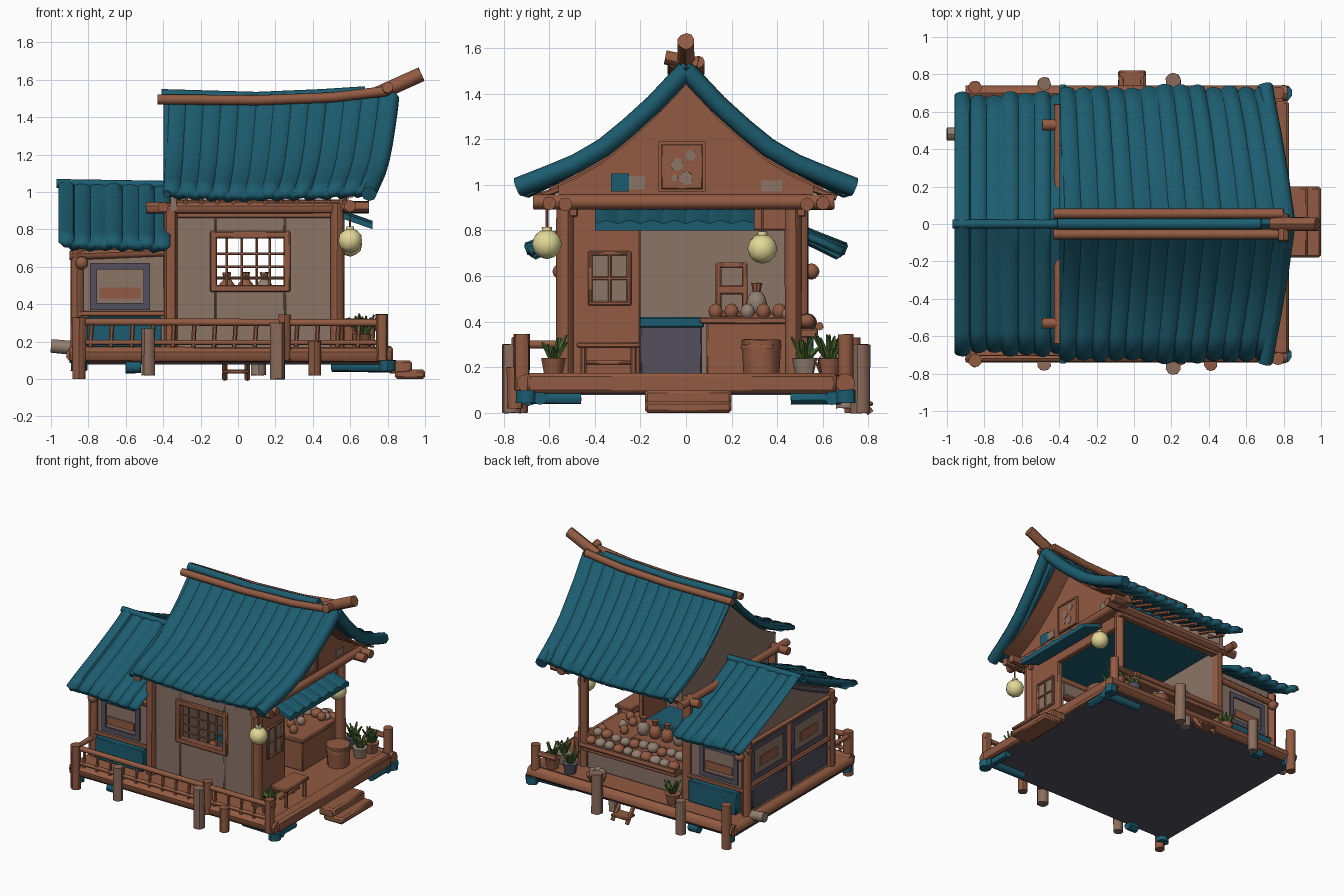
import bpy, bmesh, math, random
from mathutils import Vector, Matrix

if "Cube" in bpy.data.objects:
    bpy.data.objects.remove(bpy.data.objects["Cube"])
random.seed(4)

def mat(name, r, g, b):
    m = bpy.data.materials.new(name)
    m.diffuse_color = [(c / 255) ** 2.2 for c in (r, g, b)] + [1]
    m.use_nodes = True
    m.node_tree.nodes["Principled BSDF"].inputs["Base Color"].default_value = m.diffuse_color
    return m
TEAL = mat("teal tile", 34, 93, 111)
WOOD = mat("brown wood", 144, 91, 68)
PLASTER = mat("grey plaster", 138, 116, 103)
SLATE = mat("slate blue", 84, 81, 94)
AGED = mat("weathered wood", 138, 108, 92)
GLOW = mat("lantern yellow", 226, 216, 150)
LEAF = mat("leaf green", 72, 100, 48)
STONE = mat("pale stone", 146, 126, 112)

def finish(name, bm, m):
    me = bpy.data.meshes.new(name)
    bm.to_mesh(me); bm.free()
    me.materials.append(m)
    ob = bpy.data.objects.new(name, me)
    bpy.context.collection.objects.link(ob)
    return ob

def box(name, x0, x1, y0, y1, z0, z1, m=WOOD, bev=0.006):
    bm = bmesh.new()
    bmesh.ops.create_cube(bm, size=1)
    for v in bm.verts:
        v.co = Vector(((x0 + x1) / 2 + v.co.x * (x1 - x0), (y0 + y1) / 2 + v.co.y * (y1 - y0),
                       (z0 + z1) / 2 + v.co.z * (z1 - z0)))
    ob = finish(name, bm, m)
    if min(x1 - x0, y1 - y0, z1 - z0) > 2.5 * bev:
        b = ob.modifiers.new("bevel", 'BEVEL'); b.width = bev; b.segments = 1
    return ob

def log(name, p, q, r, m=WOOD, r2=None, n=10):
    p, q = Vector(p), Vector(q)
    bm = bmesh.new()
    bmesh.ops.create_cone(bm, cap_ends=True, segments=n, radius1=r, radius2=r if r2 is None else r2, depth=(q - p).length)
    rot = (q - p).to_track_quat('Z', 'Y').to_matrix().to_4x4()
    bm.transform(Matrix.Translation((p + q) / 2) @ rot)
    for v in bm.verts:
        v.co += Vector([random.uniform(-.06, .06) * r for _ in range(3)])
    return finish(name, bm, m)

def ball(name, c, r, m, sz=1, sub=2):
    bm = bmesh.new()
    bmesh.ops.create_icosphere(bm, subdivisions=sub, radius=r)
    bm.transform(Matrix.Translation(c) @ Matrix.Diagonal((1, 1, sz, 1)))
    return finish(name, bm, m)

def tube(name, pts, r, m):
    cu = bpy.data.curves.new(name, 'CURVE')
    cu.dimensions, cu.bevel_depth, cu.bevel_resolution, cu.use_fill_caps = '3D', r, 2, True
    sp = cu.splines.new('POLY'); sp.points.add(len(pts) - 1)
    for a, b in zip(sp.points, pts): a.co = (*b, 1)
    cu.materials.append(m)
    ob = bpy.data.objects.new(name, cu)
    bpy.context.collection.objects.link(ob)

def prism(name, outline, x0, x1, m):
    bm = bmesh.new()
    f = bm.faces.new([bm.verts.new((x0, y, z)) for y, z in outline])
    ext = bmesh.ops.extrude_face_region(bm, geom=[f])['geom']
    bmesh.ops.translate(bm, vec=(x1 - x0, 0, 0), verts=[e for e in ext if isinstance(e, bmesh.types.BMVert)])
    bmesh.ops.recalc_face_normals(bm, faces=bm.faces)
    return finish(name, bm, m)

def side(name, axis, pos, a0, a1, z0, z1, t, m):
    # upright plate facing x or y
    if axis == 'x': return box(name, pos - t / 2, pos + t / 2, a0, a1, z0, z1, m)
    return box(name, a0, a1, pos - t / 2, pos + t / 2, z0, z1, m)

def frame(name, axis, pos, a0, a1, z0, z1, w, t, m):
    for b in ((a0, a0 + w, z0, z1), (a1 - w, a1, z0, z1), (a0, a1, z0, z0 + w), (a0, a1, z1 - w, z1)):
        side(name, axis, pos, *b, t, m)

def tiles(name, rows, xl, xr, n, lift, thick=.045):
    # grid of rolled tile strips; rows are (y, z) across the roof
    us = [(k, f) for k in range(n) for f in (0, .1, .3, .6, .9)] + [(n - 1, 1)]
    jit = [random.uniform(-.012, .012) for _ in range(n)]
    bm, grid = bmesh.new(), []
    for k, f in us:
        col, roll = [], math.sin(math.pi * f) ** .6 if 0 < f < 1 else 0
        for j, (y, z) in enumerate(rows):
            s = abs(j / (len(rows) - 1) * 2 - 1)
            x = xl(s) + (xr(s) - xl(s)) * (k + f) / n
            e = (jit[k] + .02 * (roll - 1)) if j in (0, len(rows) - 1) else 0
            col.append(bm.verts.new((x, y + math.copysign(e, y * e), z + lift(x) + .016 * roll + jit[k] * .4)))
        grid.append(col)
    for a, b in zip(grid, grid[1:]):
        for j in range(len(rows) - 1):
            bm.faces.new((a[j], b[j], b[j + 1], a[j + 1]))
    ob = finish(name, bm, TEAL)
    s = ob.modifiers.new("thickness", 'SOLIDIFY'); s.thickness = thick; s.offset = -1

def mirror(half): return [(-y, z) for y, z in reversed(half)] + [(y, z) for y, z in half if y > 0]

# main roof with flared gable edge, ridge poles and finial log
MAIN = [(0, 1.50), (.06, 1.435), (.14, 1.35), (.25, 1.25), (.36, 1.16), (.48, 1.09), (.60, 1.04), (.74, .985)]
LOW = [(0, 1.03), (.12, .965), (.3, .88), (.45, .815), (.58, .76), (.70, .71)]
lift = lambda x: .035 * ((x - .1) / .65) ** 2
right = lambda s: .85 - .12 * s ** 1.5
tiles("main_roof", mirror(MAIN), lambda s: -.37 - .03 * s, right, 13, lift)
for sg in (-1, 1):
    tube("gable_roll", [(right(i / 7) - .03, sg * y, z + lift(.75) - .03) for i, (y, z) in enumerate(MAIN)], .042, TEAL)
    tube("rear_gable_roll", [(-.38, sg * y, z) for y, z in MAIN], .018, TEAL)
    tube("ridge_pole", [(-.43, sg * .055, 1.495), (.1, sg * .055, 1.49), (.5, sg * .055, 1.505), (.8, sg * .055, 1.54)], .027, WOOD)
tube("ridge_cap", [(-.41, 0, 1.52), (.1, 0, 1.505), (.45, 0, 1.52), (.68, 0, 1.535)], .03, TEAL)
log("finial_log", (.74, 0, 1.52), (.98, 0, 1.63), .038)
log("finial_peg", (.8, -.09, 1.56), (.8, .05, 1.53), .03)
under = mirror([(y, z - .05) for y, z in MAIN[:7]])
prism("overhang_lining", under + [(y, z - .012) for y, z in reversed(under)], .58, .72, WOOD)

# annex roof
tiles("annex_roof", mirror(LOW), lambda s: -.96, lambda s: -.36, 7, lambda x: .03 * (-.36 - x))
tube("annex_ridge", [(-.97, 0, 1.045), (-.36, 0, 1.035)], .024, TEAL)

# deck, edge beams, underside and steps
box("deck", -.88, .8, -.7, .7, .085, .165)
box("deck_underside", -.89, .8, -.7, .7, .078, .086, SLATE, .001)
box("deck_front_beam", .74, .83, -.7, .66, .085, .175, bev=.015)
for sg in (-1, 1):
    log("deck_side_beam", (-.9, sg * .7, .13), (.82, sg * .7, .13), .042)
log("deck_rear_beam", (-.88, -.7, .13), (-.88, .7, .13), .04)
box("upper_step", .8, .93, -.18, .2, .03, .1, bev=.012)
box("lower_step", .84, 1.0, -.18, .2, 0, .05, bev=.012)
box("side_plank_step", -.08, .06, .72, .82, .03, .05)
for x in (-.07, .05):
    log("side_step_leg", (x, .73, .1), (x, .81, 0), .015)

# corner feet, teal wraps and weathered piles
for x in (-.85, .8):
    for sg in (-1, 1):
        if x < 0: log("foot_post", (x, sg * .73, 0), (x, sg * .73, .33), .036)
        log("foot_wrap", (x, sg * .7, .045), (x, sg * .7, .1), .045, TEAL)
for sg in (-1, 1):
    log("teal_skid", (.5, sg * .64, .07), (.82, sg * .64, .065), .03, TEAL)
    log("teal_cross_skid", (.79, sg * .68, .065), (.79, sg * .46, .065), .028, TEAL)
    log("teal_block", (-.6, sg * .69, .065), (-.52, sg * .69, .065), .035, TEAL)
    log("weathered_pile", (-.48, sg * .75, .02), (-.48, sg * .75, .27), .036, AGED)
    log("weathered_pile", (.21, sg * .765, 0), (.21, sg * .765, .3), .042, AGED)
log("short_pile", (.41, -.75, .02), (.41, -.75, .2), .035)
log("stone_block", (-1.0, .48, .175), (-.88, .48, .165), .036, STONE)
log("rear_stone", (.11, .7, .02), (.11, .7, .1), .04, STONE)

# front railing and short rail returns
log("rail_top", (-.87, -.72, .305), (.8, -.72, .3), .019)
log("rail_low", (-.87, -.72, .195), (.8, -.72, .195), .013)
for i in range(15):
    x = -.79 + i * .11
    log("baluster", (x, -.72, .17), (x + .008, -.72, .3), .012, n=6)
for x, y in ((.77, -.72), (.77, .7), (.25, -.72)):
    log("rail_post", (x, y, .1), (x, y, .345), .034)
log("rail_return", (-.86, -.72, .3), (-.86, -.46, .3), .018)
log("porch_rail_return", (.6, .7, .28), (.79, .7, .28), .02)

# main hall posts, beams and ceiling
for x, y in ((-.36, -.52), (.53, -.53), (-.36, .5), (.53, .47)):
    log("corner_post", (x, y, .16), (x, y, .94), .038)
for sg in (-1, 1):
    log("eave_beam", (-.49, sg * .53, .915), (.7, sg * .53, .915), .03)
    box("wall_plate", -.36, .56, sg * .5 - .025, sg * .5 + .025, .86, .96)
    for i in range(11):
        x = -.28 + i * .085
        log("rafter_end", (x, sg * .5, 1.0), (x, sg * .66, .945), .014, n=6)
    log("porch_corner_beam", (.56, sg * .6, .92), (.7, sg * .6, .92), .03)
box("ceiling", -.34, .53, -.49, .49, .9, .92, TEAL)
log("gable_beam", (.6, -.67, .925), (.6, .65, .925), .032)
log("rear_cross_beam", (-.4, -.64, .92), (-.4, .64, .92), .028)
gable = mirror([(0, 1.44), (.14, 1.31), (.25, 1.21), (.36, 1.12), (.48, 1.05), (.56, 1.01)]) + [(.56, .9), (-.56, .9)]
prism("front_gable", gable, .54, .59, WOOD)
prism("rear_gable", gable, -.36, -.33, PLASTER)
frame("gable_board", 'x', .6, -.12, .085, .97, 1.19, .012, .03, WOOD)
side("gable_panel", 'x', .6, -.11, .075, .98, 1.18, .022, WOOD)
for y, z, r in ((-.04, 1.09, .028), (.02, 1.13, .024), (0, 1.03, .03), (-.05, 1.03, .014)):
    log("gable_spot", (.608, y, z), (.614, y, z), r, PLASTER)
side("gable_patch", 'x', .592, -.32, -.18, .98, 1.04, .008, PLASTER)
side("gable_patch_teal", 'x', .593, -.33, -.25, .97, 1.05, .008, TEAL)
side("gable_patch", 'x', .592, .33, .42, .97, 1.02, .008, PLASTER)

# front wall with latticed window
for b in ((-.34, -.12, .16, .9), (.25, .51, .16, .9), (-.12, .25, .16, .49), (-.12, .25, .77, .9)):
    side("front_wall", 'y', -.5, *b, .04, PLASTER)
frame("front_window_frame", 'y', -.515, -.15, .28, .465, .79, .038, .05, WOOD)
for x in (-.06, .02, .1, .17):
    log("window_bar", (x, -.5, .49), (x, -.5, .77), .007, n=6)
for z in (.54, .6, .67):
    log("window_rail", (-.12, -.5, z), (.25, -.5, z), .007, n=6)

# entrance side: door wall, header, awning
side("door_wall", 'x', .52, -.52, -.2, .16, .9, .04, WOOD)
side("door_window", 'x', .541, -.42, -.25, .48, .7, .008, PLASTER)
frame("door_window_frame", 'x', .545, -.43, -.24, .47, .71, .02, .02, WOOD)
log("door_mullion", (.547, -.335, .48), (.547, -.335, .7), .008, n=6)
log("door_transom", (.547, -.42, .59), (.547, -.25, .59), .008, n=6)
side("entrance_header", 'x', .52, -.52, .5, .8, .93, .04, WOOD)
for i in range(7):
    y = -.35 + i * .1
    awn = prism("awning_tile", [(y - .05, .88), (y, .895), (y + .05, .88), (y + .05, .85), (y - .05, .85)], .55, .72, TEAL)
    for v in awn.data.vertices: v.co.z -= (v.co.x - .55) * .35 - .01

# interior partition and furniture
side("partition", 'x', -.34, -.5, .5, .16, .9, .03, PLASTER)
box("slate_cabinet", -.05, .28, -.2, .07, .165, .39, SLATE)
box("cabinet_top", -.06, .29, -.21, .08, .375, .42, TEAL)
box("counter", .2, .48, .09, .46, .165, .4)
box("counter_top", .18, .5, .06, .48, .39, .42)
frame("shelf_chair", 'x', -.25, .13, .27, .42, .66, .025, .06, WOOD)
side("shelf_board", 'x', -.26, .14, .26, .52, .56, .08, WOOD)
for i in range(5):
    y = .13 + i * .07
    ball("counter_goods", (.34 + random.uniform(-.08, .08), y, .445), .032, STONE if i == 2 else WOOD, 1.1)

# market stall on the open side
box("stall_base", -.32, .48, .46, .5, .165, .36, PLASTER)
box("stall_tray", -.32, .48, .36, .58, .33, .37)
box("stall_back_shelf", -.32, .18, .24, .4, .4, .44)
log("stall_lip", (-.32, .585, .38), (.48, .585, .38), .018)
for i in range(10):
    for j, y in enumerate((.53, .45)):
        ball("produce", (-.27 + i * .077, y, .395 + j * .035 + random.uniform(-.01, .01)), random.uniform(.034, .046), STONE if (i + j) % 3 else WOOD, .85)
for i in range(5):
    ball("sack", (-.26 + i * .1, .31, .48), .045, STONE if i % 3 == 1 else WOOD, 1.3)
    log("sack_neck", (-.26 + i * .1, .31, .52), (-.26 + i * .1, .31, .57), .014, WOOD, .024, 8)

# annex body with panelled walls
body = mirror([(0, .99), (.12, .92), (.3, .835), (.45, .77), (.5, .75)]) + [(.5, .16), (-.5, .16)]
prism("annex_body", body, -.86, -.37, PLASTER)
for sg in (-1, 1):
    log("annex_post", (-.86, sg * .5, .16), (-.86, sg * .5, .73), .036)
    log("annex_beam", (-.9, sg * .51, .66), (-.36, sg * .51, .68), .024)
    ball("beam_knob", (-.835, sg * .55, .62), .036, WOOD)
    box("teal_dado", -.81, -.41, min(sg * .5, sg * .56), max(sg * .5, sg * .56), .17, .335, TEAL)
    frame("slate_frame", 'y', sg * .505, -.79, -.47, .37, .62, .035, .012, SLATE)
    side("painted_patch", 'y', sg * .503, -.74, -.52, .43, .49, .01, WOOD)
    log("wall_sill", (-.86, sg * .52, .35), (-.37, sg * .52, .35), .014, n=8)
    frame("end_slate_frame", 'x', -.863, sg * .24 - .21, sg * .24 + .21, .4, .66, .035, .012, SLATE)
    side("end_patch", 'x', -.862, sg * .24 - .1, sg * .24 + .1, .48, .55, .01, WOOD)
    side("end_lower_panel", 'x', -.865, sg * .24 - .21, sg * .24 + .21, .19, .35, .016, SLATE)
    tube("end_gable_trim", [(-.865, sg * y, z - .07) for y, z in LOW[:4]], .016, SLATE)
for z in (.375, .69):
    log("end_rail", (-.865, -.5, z), (-.865, .5, z), .018)
log("end_stud", (-.865, 0, .17), (-.865, 0, .69), .02)

# hanging lanterns
for y, z in ((-.61, .74), (.335, .72)):
    ball("lantern", (.6, y, z), .066, GLOW)
    log("lantern_cap", (.6, y, z + .058), (.6, y, z + .075), .022, GLOW)
    log("lantern_cord", (.6, y, z + .07), (.6, y, .92), .006, n=6)

# porch bench, barrel, baskets and potted plants
box("bench_seat", .6, .74, -.48, -.2, .285, .31)
box("bench_stretcher", .66, .68, -.46, -.22, .21, .23)
for x in (.62, .72):
    for y in (-.45, -.23):
        log("bench_leg", (x, y, .165), (x, y, .29), .013, n=6)
log("barrel", (.61, .33, .165), (.61, .33, .32), .075, WOOD, .085, 12)
log("barrel_band", (.61, .33, .285), (.61, .33, .3), .088, WOOD, n=12)
log("basket", (.3, .64, .165), (.3, .64, .22), .05, WOOD, .075)
for i in range(5):
    ball("basket_goods", (.3 + .035 * math.cos(i * 1.26), .64 + .035 * math.sin(i * 1.26), .23), .028, STONE)
for x, y, m in ((.66, -.58, WOOD), (.66, .52, STONE), (.68, .63, WOOD), (.53, .63, SLATE), (-.33, .63, WOOD)):
    log("plant_pot", (x, y, .165), (x, y, .24), .04, m, .055)
    for i in range(10):
        a, r = i * 2.4, random.uniform(.03, .075)
        log("leaf", (x, y, .23), (x + r * math.cos(a), y + r * math.sin(a), random.uniform(.28, .35)), .018, LEAF, .005, 4)

# smooth rounded parts, keep edges sharp
bpy.context.view_layer.update()
for ob in bpy.context.collection.objects:
    if ob.type == 'MESH':
        ob.select_set(True)
        bpy.context.view_layer.objects.active = ob
bpy.ops.object.shade_smooth_by_angle(angle=math.radians(40))
